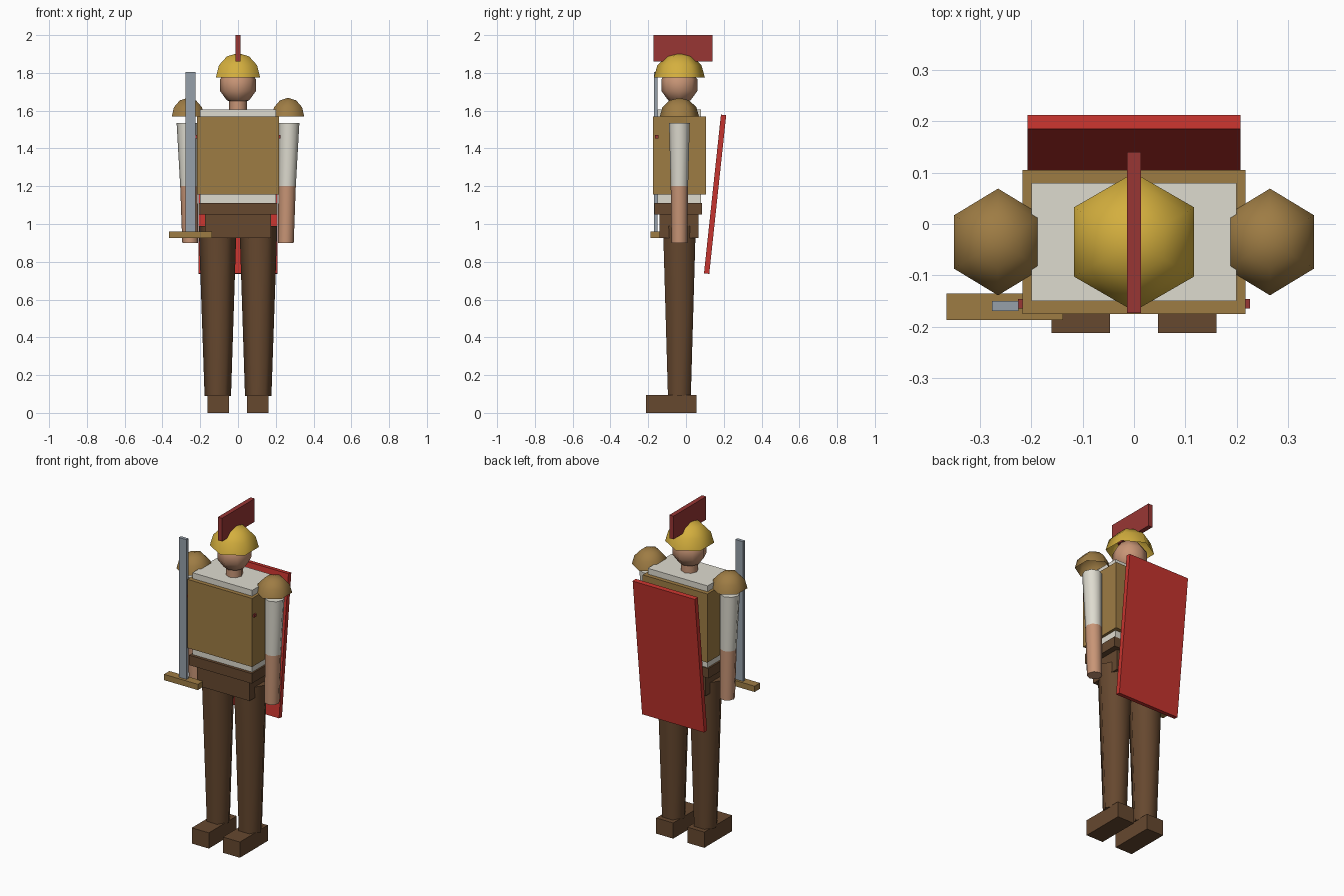
import bpy, bmesh, math
from mathutils import Vector, Matrix

cube = bpy.data.objects.get("Cube")
if cube:
    bpy.data.objects.remove(cube, do_unlink=True)


def linear(c):
    c /= 255
    return c / 12.92 if c <= 0.04045 else ((c + 0.055) / 1.055) ** 2.4


def material(name, *rgb):
    m = bpy.data.materials.new(name)
    col = [linear(c) for c in rgb] + [1]
    m.use_nodes = True
    m.diffuse_color = col
    m.node_tree.nodes["Principled BSDF"].inputs["Base Color"].default_value = col
    return m


gold = material("gold", 212, 175, 62)
bronze = material("bronze", 158, 124, 68)
red = material("shield red", 198, 52, 46)
crimson = material("crest crimson", 152, 54, 52)
linen = material("linen", 222, 219, 207)
skin = material("skin", 200, 149, 118)
leather = material("leather", 102, 72, 47)
steel = material("steel", 150, 160, 170)
MID = -0.035  # depth of the body's centre line


def finish(name, bm, mat):
    me = bpy.data.meshes.new(name)
    bmesh.ops.recalc_face_normals(bm, faces=bm.faces)
    bm.to_mesh(me)
    bm.free()
    me.materials.append(mat)
    ob = bpy.data.objects.new(name, me)
    bpy.context.collection.objects.link(ob)
    return ob


def box(name, mat, x, y, z):
    """Box from its (low, high) range on each axis, with a centred origin."""
    bm = bmesh.new()
    bmesh.ops.create_cube(bm, size=1)
    bmesh.ops.scale(bm, vec=(x[1] - x[0], y[1] - y[0], z[1] - z[0]), verts=bm.verts)
    ob = finish(name, bm, mat)
    ob.location = [(a + b) / 2 for a, b in (x, y, z)]
    return ob


def limb(name, mat, bottom, top, r1, r2, sides):
    """Tapered, smooth-sided cylinder with flat ends, a corner facing +x."""
    bm = bmesh.new()
    rings = []
    for centre, r in ((bottom, r1), (top, r2)):
        rings.append([bm.verts.new(Vector(centre) + Vector((r * math.cos(a), r * math.sin(a), 0)))
                      for a in (math.tau * i / sides for i in range(sides))])
    for i in range(sides):
        j = (i + 1) % sides
        bm.faces.new((rings[0][i], rings[0][j], rings[1][j], rings[1][i])).smooth = True
    for ring in rings:
        cap = bm.faces.new(ring)
        for e in cap.edges:
            e.smooth = False
    return finish(name, bm, mat)


def ball(name, mat, centre, size, sides, rings, dome=False):
    """Smooth low-poly sphere; a dome keeps only the upper half, open below."""
    bm = bmesh.new()
    bmesh.ops.create_uvsphere(bm, u_segments=sides, v_segments=rings, radius=1)
    if dome:
        low = [v for v in bm.verts if v.co.z < -0.01]
        bmesh.ops.delete(bm, geom=low, context='VERTS')
    bmesh.ops.transform(bm, matrix=Matrix.Diagonal((*size, 1)), verts=bm.verts)
    for f in bm.faces:
        f.smooth = True
    ob = finish(name, bm, mat)
    ob.location = centre
    return ob


# Head, helmet and crest
limb("neck", skin, (0, MID, 1.58), (0, MID, 1.67), 0.047, 0.047, 8)
ball("head", skin, (0, MID, 1.735), (0.1, 0.1, 0.1), 8, 5)
ball("helmet", gold, (0, MID, 1.775), (0.135, 0.135, 0.13), 6, 6, dome=True)
box("helmet_crest", crimson, (-0.014, 0.014), (-0.173, 0.14), (1.86, 2.0))

# Torso
box("tunic", linen, (-0.2, 0.2), (-0.15, 0.08), (1.08, 1.605))
box("breastplate", bronze, (-0.217, 0.217), (-0.175, 0.105), (1.155, 1.57))
box("belt", leather, (-0.21, 0.21), (-0.168, 0.085), (1.05, 1.11))
box("hips", leather, (-0.175, 0.175), (-0.14, 0.065), (0.925, 1.05))
box("strap_pin", crimson, (-0.226, 0.226), (-0.165, -0.146), (1.453, 1.47))

# Limbs, one of each per side
for side, s in (("left", 1), ("right", -1)):
    limb(side + "_leg", leather, (s * 0.107, MID, 0.09), (s * 0.108, MID, 0.99), 0.07, 0.1, 6)
    box(side + "_boot", leather, sorted((s * 0.047, s * 0.161)), (-0.212, 0.055), (0, 0.095))
    limb(side + "_sleeve", linen, (s * 0.26, MID, 1.2), (s * 0.27, MID, 1.535), 0.046, 0.055, 8)
    limb(side + "_forearm", skin, (s * 0.253, MID, 0.9), (s * 0.26, MID, 1.2), 0.042, 0.046, 8)
    ball(side + "_shoulder_guard", bronze, (s * 0.265, MID, 1.568),
         (0.099, 0.104, 0.1), 6, 6, dome=True)

# Sword held upright at the right hand
box("sword_blade", steel, (-0.277, -0.225), (-0.17, -0.15), (0.95, 1.805))
box("sword_guard", bronze, (-0.365, -0.138), (-0.187, -0.135), (0.925, 0.96))

# Shield leaning on the back
shield = box("shield", red, (-0.208, 0.208), (0.14, 0.168), (0.735, 1.58))
shield.rotation_euler.x = math.radians(-6.1)
